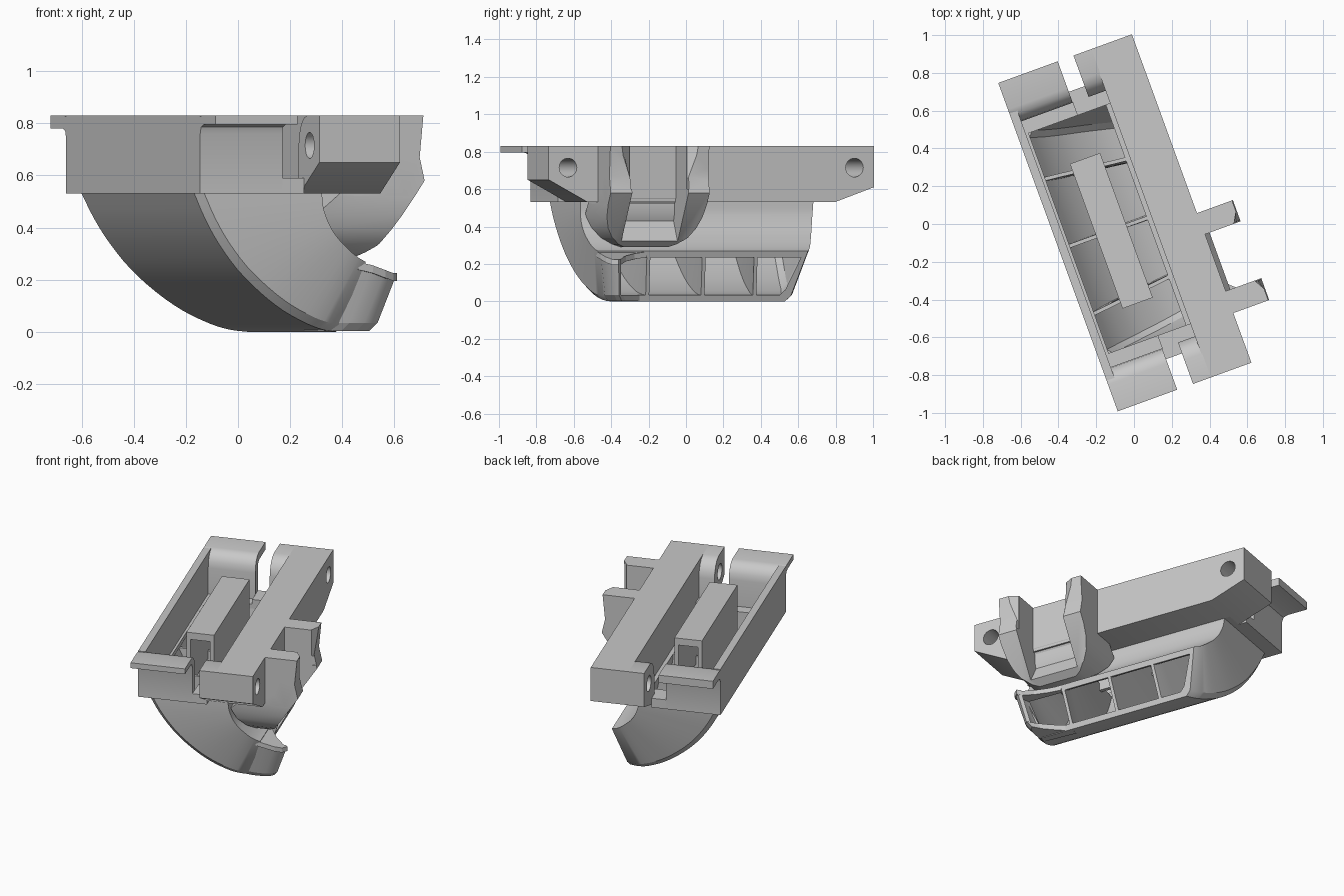
import bpy, bmesh, math
from mathutils import Matrix, Vector

if "Cube" in bpy.data.objects:
    bpy.data.objects.remove(bpy.data.objects["Cube"])

TURN = Matrix.Rotation(math.radians(20), 4, 'Z')
grey = bpy.data.materials.new("plain grey")
grey.diffuse_color = (0.58, 0.58, 0.58, 1)
grey.use_nodes = True
grey.node_tree.nodes["Principled BSDF"].inputs["Base Color"].default_value = grey.diffuse_color


def finish(name, bm):
    bmesh.ops.recalc_face_normals(bm, faces=bm.faces[:])
    bm.transform(TURN)
    me = bpy.data.meshes.new(name)
    bm.to_mesh(me)
    bm.free()
    me.materials.append(grey)
    ob = bpy.data.objects.new(name, me)
    bpy.context.collection.objects.link(ob)
    return ob


def loft(name, rings, tube=None):
    """Skin closed rings; with a second ring list it becomes a hollow tube."""
    bm = bmesh.new()
    n = len(rings[0])

    def skin(rs):
        vs = [[bm.verts.new(p) for p in r] for r in rs]
        for a, b in zip(vs, vs[1:]):
            for i in range(n):
                j = (i + 1) % n
                bm.faces.new((a[i], a[j], b[j], b[i]))
        return vs
    out = skin(rings)
    if tube:
        inn = skin(tube)
        for k in (0, -1):
            for i in range(n):
                j = (i + 1) % n
                bm.faces.new((out[k][i], out[k][j], inn[k][j], inn[k][i]))
    else:
        bm.faces.new(out[0])
        bm.faces.new(out[-1])
    return finish(name, bm)


def prism(name, pts, axis, lo, hi):
    """Extrude a 2D outline: 'x' takes (y,z), 'y' takes (x,z), 'z' takes (x,y)."""
    put = {'x': lambda p, t: (t, p[0], p[1]),
           'y': lambda p, t: (p[0], t, p[1]),
           'z': lambda p, t: (p[0], p[1], t)}[axis]
    return loft(name, [[put(p, t) for p in pts] for t in (lo, hi)])


def box(name, x0, x1, y0, y1, z0, z1):
    return prism(name, [(x0, y0), (x1, y0), (x1, y1), (x0, y1)], 'z', z0, z1)


def cut(ob, tool, op='DIFFERENCE'):
    m = ob.modifiers.new("cut", 'BOOLEAN')
    m.operation, m.object, m.solver = op, tool, 'EXACT'
    bpy.context.view_layer.objects.active = ob
    bpy.ops.object.modifier_apply(modifier=m.name)
    bpy.data.objects.remove(tool)


def smooth(ob, angle=30):
    bpy.ops.object.select_all(action='DESELECT')
    ob.select_set(True)
    bpy.context.view_layer.objects.active = ob
    bpy.ops.object.shade_smooth_by_angle(angle=math.radians(angle))


MID = 0.0225                      # lengthwise centre of the frame
TOP, BASE = 0.83, 0.53

# Frame: side wall and floor ledge
box("side_wall", -0.42, -0.375, -0.73, 0.775, BASE, TOP)
box("side_ledge", -0.42, -0.36, -0.68, 0.72, BASE, 0.56)


def pin_hole(ob, side):
    hole = [(MID + side * .815 + .05 * math.cos(i * math.pi / 16),
             .715 + .05 * math.sin(i * math.pi / 16)) for i in range(32)]
    cut(ob, prism("cutter", hole, 'x', -0.1, 0.5))


# End walls with overhanging flange and rounded lip, low sill under the slot, ears
for side, tag, under, drop in ((1, "back", .78, .61), (-1, "front", .795, .65)):
    wall = [(.925, TOP), (.925, under), (.79, under), (.762, under - .01),
            (.753, under - .035), (.753, BASE), (.62, BASE), (.62, .56), (.692, .56),
            (.692, .73), (.698, .77), (.715, .80), (.74, .822), (.775, TOP)]
    ear = [(.925, TOP), (.925, drop), (.7025, BASE), (.692, BASE), (.692, .72),
           (.70, .76), (.72, .795), (.75, .82), (.79, TOP)]

    def flip(pts):
        return [(MID + side * v, z) for v, z in pts]
    smooth(prism(tag + "_end_wall", flip(wall), 'x', -0.42, -0.085))
    a, b = sorted((MID + side * .62, MID + side * .753))
    box(tag + "_slot_sill", -0.085, 0.004, a, b, BASE, 0.59)
    a, b = sorted((MID + side * .62, MID + side * .70))
    box(tag + "_ear_foot", 0.004, 0.11, a, b, BASE, 0.59)
    e = prism(tag + "_hinge_ear", flip(ear), 'x', 0.004, 0.105)
    pin_hole(e, side)
    smooth(e)

# Long hinge beam with sloped underside ends and pin holes
beam = prism("hinge_beam", [(-.9025, TOP), (-.9025, .65), (-.68, BASE), (.725, BASE),
                            (.9475, .61), (.9475, TOP)], 'x', 0.10, 0.333)
pin_hole(beam, 1)
pin_hole(beam, -1)
smooth(beam)

# Curved duct: matching stations on the outer and inner bend
outer = [(-.40, .53), (-.355, .435), (-.297, .34), (-.217, .24), (-.118, .15),
         (-.018, .08), (.085, .03), (.155, .008), (.215, .0)]
inner = [(.11, .53), (.114, .48), (.126, .44), (.145, .40), (.17, .365),
         (.20, .335), (.235, .305), (.27, .282), (.30, .268)]


def refine(pts, steps=3):
    """Catmull-Rom subdivision of a profile."""
    p = [Vector(q) for q in pts]
    p = [2 * p[0] - p[1]] + p + [2 * p[-1] - p[-2]]
    res = []
    for i in range(1, len(p) - 2):
        for k in range(steps):
            t = k / steps
            a, b, c, d = p[i - 1:i + 3]
            res.append(.5 * (2 * b + (c - a) * t + (2 * a - 5 * b + 4 * c - d) * t * t
                             + (3 * b - a - 3 * c + d) * t ** 3))
    return res + [p[-2]]


O, I = refine(outer), refine(inner)
N = len(O) - 1


def section(i, inset):
    f = i / N
    span = (O[i] - I[i]).length
    w = .662 - .065 * f * f - inset
    w2 = w - .07 * f
    s0, s1 = inset / span, 1 - inset / span
    c = .03
    shape = [(-w, s0), (w, s0), (w2, s1 - c / span), (w2 - c, s1),
             (c - w2, s1), (-w2, s1 - c / span)]
    mid = MID - .035 * f
    ring = []
    for v, s in shape:
        p = I[i].lerp(O[i], s)
        ring.append((p.x, mid + v, p.y))
    return ring


smooth(loft("duct_shell", [section(i, 0) for i in range(N + 1)],
            [section(i, .035) for i in range(N + 1)]))

# Guide vanes dividing the duct into four cells
for tag, v0, v1 in (("back", .387, .31), ("middle", .007, .015), ("front", -.375, -.30)):
    rings = []
    for i in range(N + 1):
        f = i / N
        a, b = I[i].lerp(O[i], .05), I[i].lerp(O[i], .95)
        va = .87 * v0 + (v1 - .02 - .87 * v0) * f
        vb = v0 + (v1 - v0) * f
        rings.append([(a.x, va - .01, a.y), (a.x, va + .01, a.y),
                      (b.x, vb + .01, b.y), (b.x, vb - .01, b.y)])
    smooth(loft(tag + "_vane", rings))

# Outlet horn: front end of the duct sweeps on past the outlet and curls round
tops = [(.27, -.609), (.33, -.607), (.385, -.595), (.425, -.575), (.45, -.547)]
bots = [(.19, -.541), (.255, -.553), (.315, -.552), (.36, -.54), (.38, -.52)]


def lip_z(x):
    return .268 - .043 * max(0, min(1, (x - .29) / .13))


wall_rings = []
for k, (t, b) in enumerate(zip(tops, bots)):
    dx, dy = -.004 * k, .035 - .004 * k
    wall_rings.append([(t[0], t[1], lip_z(t[0])), (t[0] + dx, t[1] + dy, lip_z(t[0])),
                       (b[0] + dx, b[1] + dy, .033), (b[0], b[1], .033)])
smooth(loft("horn_wall", wall_rings), 40)
lip = tops + [(.42, -.525), (.365, -.475), (.325, -.41), (.30, -.33), (.265, -.33)]
loft("horn_lip", [[(x, y, lip_z(x) - d) for x, y in lip] for d in (0, .03)])
floor = bots + [(.33, -.48), (.27, -.41), (.215, -.33), (.18, -.33)]
loft("horn_floor", [[(x, y, .035) for x, y in floor],
                    [(x - .025, y + .025, .003) for x, y in floor]])

# Central upside-down channel carried by the vanes
prism("centre_channel", [(-.21, .48), (-.21, TOP), (-.04, TOP), (-.04, .48), (-.065, .48),
                         (-.065, .785), (-.185, .785), (-.185, .48)], 'y', -0.40, 0.415)

# Clip bracket: side outline, rounded underneath, then the open channel
clip = prism("clip_bracket", [(.30, TOP), (.53, TOP), (.515, .67), (.535, .58), (.37, .33),
                              (.315, .29), (.26, .29), (.205, .335), (.15, .40), (.12, .47),
                              (.2, .54), (.30, .54)], 'y', -.623, -.06)
half = [(.2815, .9), (.2815, .52), (.272, .45), (.25, .39), (.215, .34), (.165, .305), (.11, .285)]
bowl = [(-.3415 + v, z) for v, z in half] + [(-.3415 - v, z) for v, z in reversed(half)]
cut(clip, prism("cutter", bowl, 'x', 0, 1), 'INTERSECT')
cut(clip, prism("cutter", [(.335, .95), (.335, .55), (.315, .52), (.315, .47), (.30, .43),
                           (.365, .315), (.42, .2), (.8, .2), (.8, .95)], 'y', -.50, -.18))
# Flared lead-in at the arm tips, closing towards the kink
for a, s in ((-.50, -1), (-.18, 1)):
    rings = [[(.50, a - s * .02, z), (.50, a + s * .004, z), (.54, a + s * d, z),
              (.62, a + s * d, z), (.62, a - s * .02, z)]
             for z, d in ((.60, .005), (.66, .008), (.85, .075))]
    cut(clip, loft("cutter", rings))
smooth(clip)
